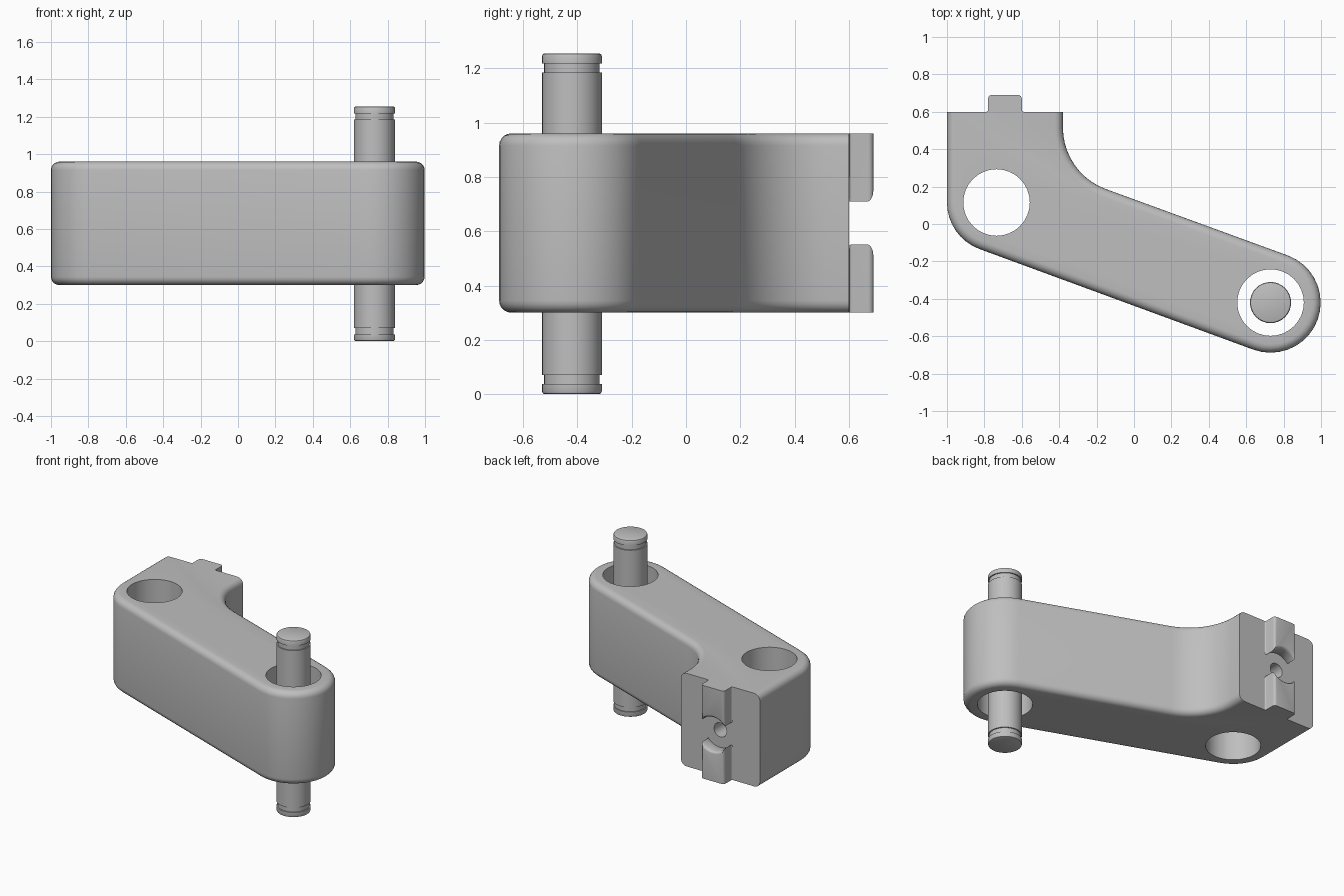
import bpy, bmesh, math
from mathutils import Matrix

if "Cube" in bpy.data.objects:
    bpy.data.objects.remove(bpy.data.objects["Cube"])

GREY = (0.52, 0.52, 0.52, 1)
metal = bpy.data.materials.new("plain grey metal")
metal.use_nodes = True
metal.diffuse_color = GREY
metal.node_tree.nodes["Principled BSDF"].inputs["Base Color"].default_value = GREY

Z0, Z1 = 0.30, 0.96          # arm bottom and top
MID = (Z0 + Z1) / 2
PIN = (0.73, -0.42)          # pin end centre
EYE = (-0.735, 0.115)        # open eye centre
BACK = 0.60                  # mounting face
SLOPE = math.degrees(math.atan2(PIN[1] - EYE[1], PIN[0] - EYE[0]))


def arc(c, r, a0, a1, n):
    angles = [math.radians(a0 + (a1 - a0) * i / n) for i in range(n + 1)]
    return [(c[0] + r * math.cos(a), c[1] + r * math.sin(a)) for a in angles]


def finish(name, bm):
    bmesh.ops.recalc_face_normals(bm, faces=bm.faces[:])
    mesh = bpy.data.meshes.new(name)
    bm.to_mesh(mesh)
    bm.free()
    obj = bpy.data.objects.new(name, mesh)
    bpy.context.collection.objects.link(obj)
    mesh.materials.append(metal)
    return obj


def prism(points, z0, z1):
    bm = bmesh.new()
    face = bm.faces.new([bm.verts.new((x, y, z0)) for x, y in points])
    top = bmesh.ops.extrude_face_region(bm, geom=[face])["geom"]
    bmesh.ops.translate(bm, vec=(0, 0, z1 - z0),
                        verts=[v for v in top if isinstance(v, bmesh.types.BMVert)])
    return bm


def lathe(name, profile, matrix, sides=32):
    """Spin (radius, height) points around z; end points are capped."""
    bm = bmesh.new()
    rings = [[bm.verts.new((x, y, h)) for x, y in arc((0, 0), r, 0, 360, sides)[:-1]]
             for r, h in profile]
    for low, high in zip(rings, rings[1:]):
        for i in range(sides):
            j = (i + 1) % sides
            bm.faces.new((low[i], low[j], high[j], high[i]))
    bm.faces.new(rings[0])
    bm.faces.new(rings[-1])
    bm.transform(matrix)
    return finish(name, bm)


def cut(obj, cutter):
    mod = obj.modifiers.new("cut", 'BOOLEAN')
    mod.operation = 'DIFFERENCE'
    mod.solver = 'EXACT'
    mod.object = cutter
    bpy.context.view_layer.objects.active = obj
    bpy.ops.object.modifier_apply(modifier=mod.name)
    bpy.data.objects.remove(cutter)


def smooth(obj):
    bpy.ops.object.select_all(action='DESELECT')
    obj.select_set(True)
    bpy.context.view_layer.objects.active = obj
    bpy.ops.object.shade_smooth_by_angle(angle=math.radians(30))


# Arm: bent outline with a round eye at each end and a filleted inner corner
down, up = SLOPE - 90 + 360, SLOPE + 90 + 360
R, fx = 0.35, -0.38
nx, ny = math.cos(math.radians(up)), math.sin(math.radians(up))
fillet_x = fx + R
base_x, base_y = PIN[0] + nx * (0.268 + R), PIN[1] + ny * (0.268 + R)
fillet_y = base_y + (fillet_x - base_x) * math.tan(math.radians(SLOPE))
outline = [(fx, BACK), (-1, BACK)]
outline += arc(EYE, 0.265, 180, down, 8)
outline += arc(PIN, 0.268, down, up, 18)
outline += arc((fillet_x, fillet_y), R, down, 180, 10)
bm = prism(outline, Z0, Z1)
rims = [e for e in bm.edges
        if abs(e.verts[0].co.z - e.verts[1].co.z) < 1e-4
        and not all(v.co.y > BACK - 1e-4 for v in e.verts)]
bmesh.ops.bevel(bm, geom=rims, offset=0.045, segments=5, profile=0.5, affect='EDGES')
arm = finish("arm", bm)

# Vertical bores through both eyes
for centre in (PIN, EYE):
    cut(arm, lathe("bore_cutter", [(0.178, 0), (0.178, 1.3)],
                   Matrix.Translation((*centre, 0))))

# Drilled hole in the mounting face
KEY_X = -0.69
to_back = Matrix.Translation((KEY_X, BACK, MID)) @ Matrix.Rotation(-math.pi / 2, 4, 'X')
cut(arm, lathe("drill_cutter", [(0.005, -0.23), (0.05, -0.2), (0.05, 0.1)], to_back))
smooth(arm)

# Locating key: rounded rib split by a circular relief around the drilled hole
half, tip, r = 0.09, 0.69, 0.02
right = arc((KEY_X + half + 0.01, BACK + 0.01), 0.01, 270, 180, 3)
right += arc((KEY_X + half - r, tip - r), r, 0, 90, 4)
left = [(2 * KEY_X - x, y) for x, y in reversed(right)]
key = finish("locating_key", prism(right + left, Z0, Z1))
relief = [(0.14, -0.02), (0.14, 0)]
relief += [(0.13 - 0.01 * math.sin(a), 0.01 - 0.01 * math.cos(a))
           for a in (math.pi / 4, math.pi / 2)]
relief += [(0.12 + 0.02 * (1 - math.cos(a)), 0.07 + 0.02 * math.sin(a))
           for a in (0, math.pi / 6, math.pi / 3, math.pi / 2)]
relief.append((0.14, 0.12))
cut(key, lathe("relief_cutter", relief, to_back))
smooth(key)

# Pin: loose in its bore, with a retaining groove near each end
H = 1.255
lower = [(0.1, 0), (0.107, 0.003), (0.11, 0.01), (0.11, 0.037),
         (0.102, 0.037), (0.102, 0.07), (0.11, 0.07)]
upper = [(rad, H - h) for rad, h in reversed(lower)]
pin = lathe("pin", lower + upper, Matrix.Translation((*PIN, 0)))
smooth(pin)
